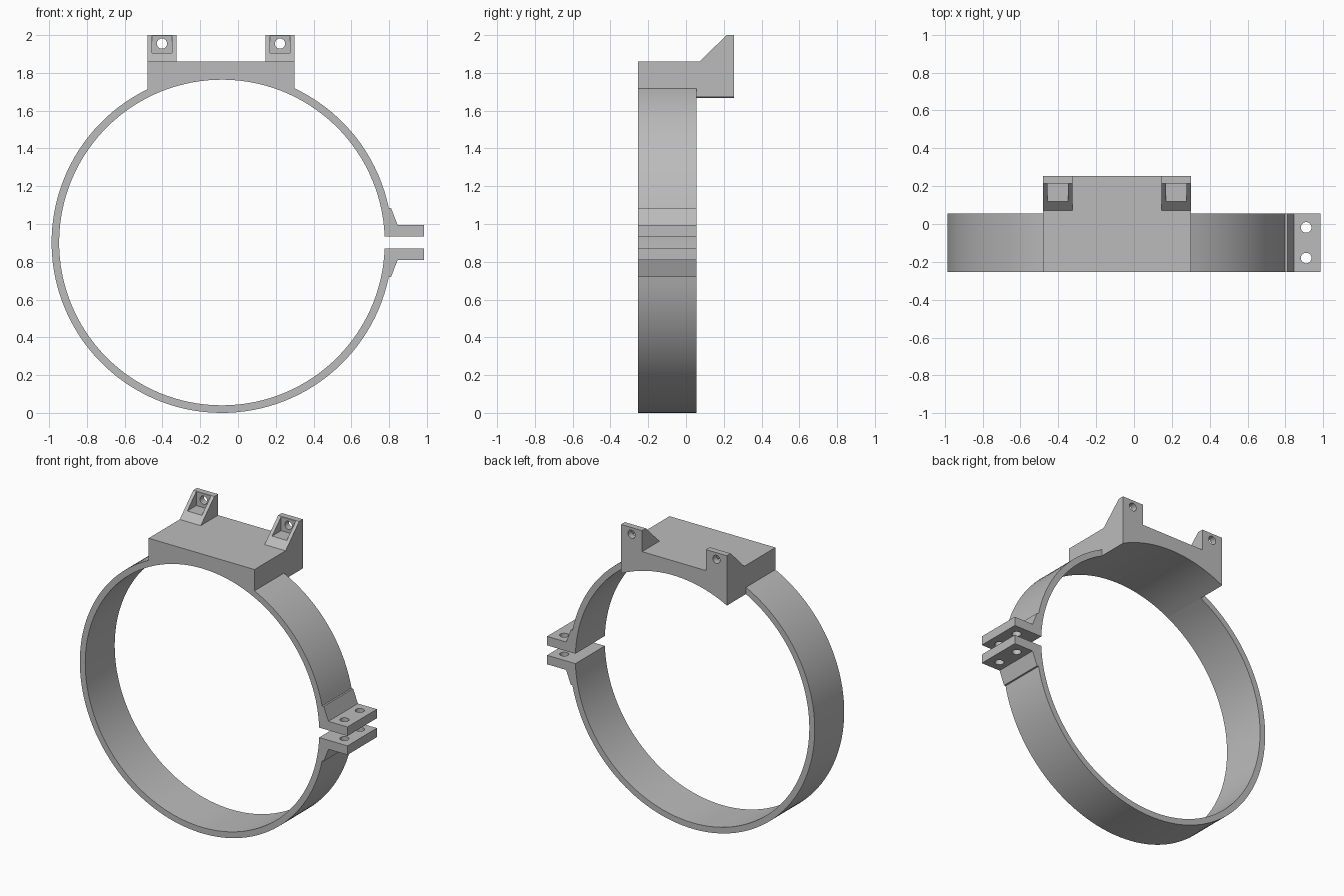
import bpy, bmesh
from math import sin, cos, asin, acos, sqrt, pi
from mathutils import Matrix

cube = bpy.data.objects.get("Cube")
if cube:
    bpy.data.objects.remove(cube, do_unlink=True)

CX, CZ = -0.085, 0.902           # ring centre
R_OUT, R_IN = 0.902, 0.862       # ring radii
FRONT, BAND_BACK, BACK = -0.255, 0.055, 0.255
LEFT, RIGHT = -0.48, 0.30        # mount block sides
BLOCK_TOP = 1.86

grey = bpy.data.materials.new("plain grey")
grey.use_nodes = True
grey.diffuse_color = (0.5, 0.5, 0.5, 1)
grey.node_tree.nodes["Principled BSDF"].inputs["Base Color"].default_value = (0.5, 0.5, 0.5, 1)


def finish(name, bm):
    bmesh.ops.recalc_face_normals(bm, faces=bm.faces)
    mesh = bpy.data.meshes.new(name)
    bm.to_mesh(mesh)
    bm.free()
    mesh.materials.append(grey)
    ob = bpy.data.objects.new(name, mesh)
    bpy.context.collection.objects.link(ob)
    return ob


def prism(name, points, axis, start, end):
    """Extrude an outline along y (points are x, z) or along x (points are y, z)."""
    bm = bmesh.new()
    place = (lambda a, b: (a, start, b)) if axis == "y" else (lambda a, b: (start, a, b))
    face = bm.faces.new([bm.verts.new(place(*p)) for p in points])
    moved = bmesh.ops.extrude_face_region(bm, geom=[face])["geom"]
    shift = (0, end - start, 0) if axis == "y" else (end - start, 0, 0)
    bmesh.ops.translate(bm, vec=shift, verts=[v for v in moved if isinstance(v, bmesh.types.BMVert)])
    return finish(name, bm)


def cylinder(name, centre, radius, depth, rotation=Matrix()):
    bm = bmesh.new()
    bmesh.ops.create_cone(bm, cap_ends=True, segments=32, radius1=radius, radius2=radius,
                          depth=depth, matrix=Matrix.Translation(centre) @ rotation)
    return finish(name, bm)


def activate(ob):
    bpy.ops.object.select_all(action="DESELECT")
    ob.select_set(True)
    bpy.context.view_layer.objects.active = ob


def cut(ob, cutter):
    mod = ob.modifiers.new("cut", "BOOLEAN")
    mod.operation, mod.solver, mod.object = "DIFFERENCE", "EXACT", cutter
    activate(ob)
    bpy.ops.object.modifier_apply(modifier=mod.name)
    bpy.data.objects.remove(cutter, do_unlink=True)


def arc(radius, a0, a1):
    n = max(4, int(abs(a1 - a0) / (2 * pi) * 128))
    return [(radius * cos(a0 + (a1 - a0) * i / n), radius * sin(a0 + (a1 - a0) * i / n))
            for i in range(n + 1)]


def band(name, side_x, flip):
    """Ring section from the mount block to a clamp lug; flip mirrors it below the gap."""
    gap, lug_top, gusset_top = 0.033, 0.093, 0.183
    side = side_x - CX
    a_out, a_in = acos(side / R_OUT), acos(side / R_IN)
    if flip < 0:                 # goes the long way round underneath
        a_out, a_in = 2 * pi - a_out, 2 * pi - a_in
    outline = arc(R_OUT, a_out, asin(gusset_top / R_OUT))
    outline += [(0.895, gusset_top), (0.93, lug_top), (1.07, lug_top), (1.07, gap)]
    outline += arc(R_IN, asin(gap / R_IN), a_in)
    ob = prism(name, [(CX + x, CZ + flip * z) for x, z in outline], "y", FRONT, BAND_BACK)
    # bolt holes through the lug
    for y in (-0.018, -0.18):
        cut(ob, cylinder("bolt_cutter", (0.91, y, CZ + flip * 0.063), 0.028, 0.2))
    return ob


parts = [band("upper_band", RIGHT, 1), band("lower_band", LEFT, -1)]

# Mount block, hollowed underneath by the ring's inner curve
under = arc(R_IN, acos((LEFT - CX) / R_IN), acos((RIGHT - CX) / R_IN))
outline = [(CX + x, CZ + z) for x, z in under] + [(RIGHT, BLOCK_TOP), (LEFT, BLOCK_TOP)]
parts.append(prism("mount_block", outline, "y", FRONT, BACK))

# Sloped ears with a pocket and a screw hole
ear_profile = [(0.072, BLOCK_TOP), (BACK, BLOCK_TOP), (BACK, 2.0), (0.215, 2.0)]
pocket_profile = [(0, 1.905), (0.213, 1.905), (0.213, 2.1), (0, 2.1)]
EAR_W, POCKET_W = 0.155, 0.108
for name, x in (("right_ear", LEFT + EAR_W / 2), ("left_ear", RIGHT - EAR_W / 2)):
    ear = prism(name, ear_profile, "x", x - EAR_W / 2, x + EAR_W / 2)
    cut(ear, prism("pocket_cutter", pocket_profile, "x", x - POCKET_W / 2, x + POCKET_W / 2))
    cut(ear, cylinder("screw_cutter", (x, 0.25, 1.955), 0.027, 0.2, Matrix.Rotation(pi / 2, 4, "X")))
    parts.append(ear)

for ob in parts:
    activate(ob)
    bpy.ops.object.shade_smooth_by_angle(angle=0.5)
